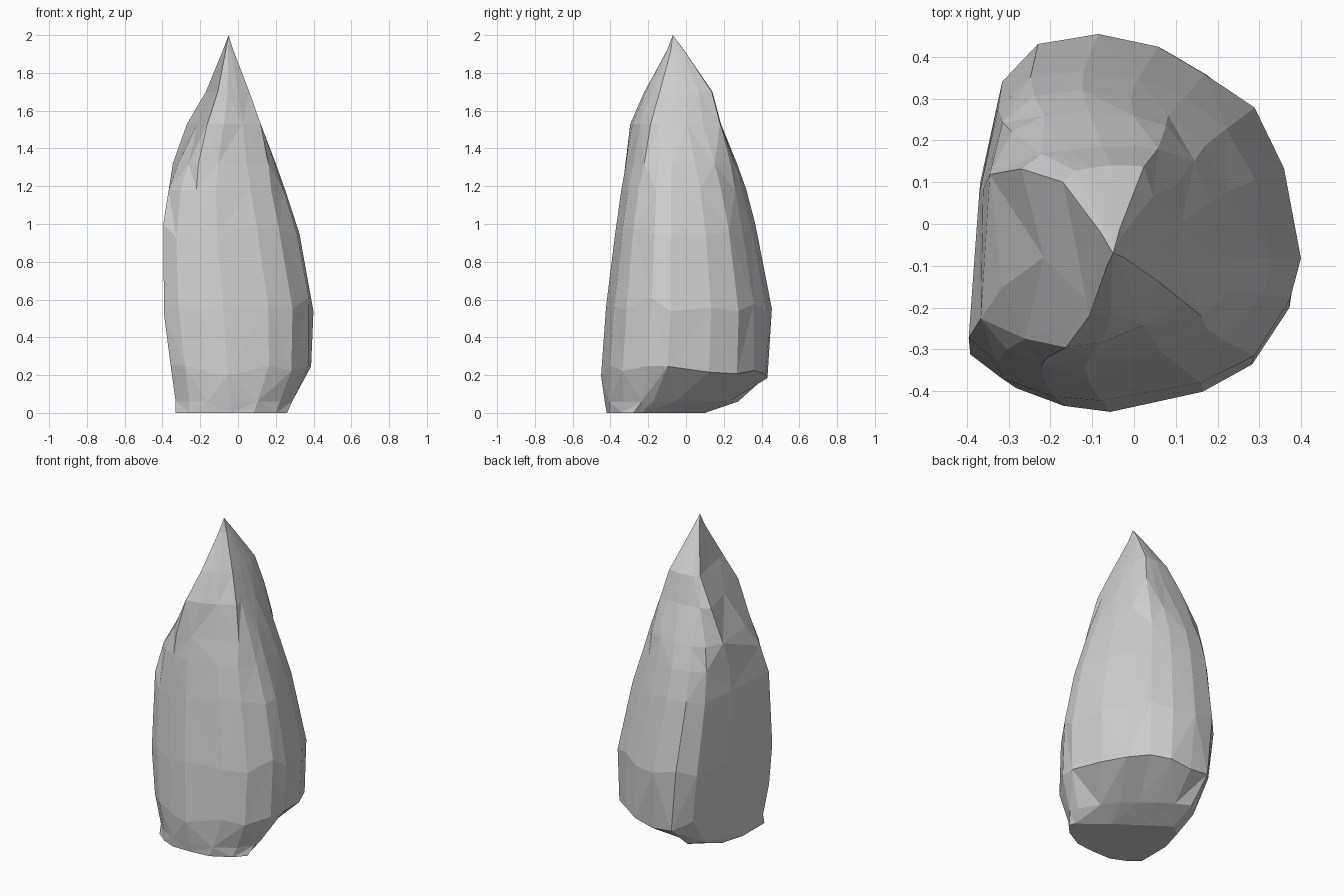
import bpy
import bmesh
import random
from mathutils import Vector

random.seed(4)

default_cube = bpy.data.objects.get("Cube")
if default_cube:
    bpy.data.objects.remove(default_cube, do_unlink=True)

# Single stone colour
stone = bpy.data.materials.new("stone_grey")
stone.use_nodes = True
grey = (0.62, 0.62, 0.62, 1)
stone.diffuse_color = grey
stone.node_tree.nodes["Principled BSDF"].inputs["Base Color"].default_value = grey

# Normalised outlines, counter-clockwise from the front right corner
base_outline = [
    (-1, -.62), (-.75, -.85), (-.45, -1), (0, -1),
    (.4, -.95), (.8, -.7), (1, -.45), (.95, -.3),
    (.65, -.05), (.4, .2), (.15, .4), (-.1, .6),
    (-.35, .8), (-.6, 1), (-.85, .8), (-1, .2),
]
body_outline = [
    (-1, -.74), (-.8, -.88), (-.5, -.97), (-.2, -1),
    (.4, -.9), (.72, -.75), (.96, -.45), (1, -.22),
    (.9, .27), (.72, .6), (.43, .79), (.14, .93),
    (-.22, 1), (-.58, .96), (-.8, .74), (-.93, .2),
]
# The peak has a flat cut on the right between two ridges
peak_outline = [
    (-.72, -.1), (-.52, -.78), (-.45, -1), (0, -.95),
    (.5, -.78), (1, -.55), (1, -.35), (1, -.1),
    (.97, .25), (.88, .6), (.68, .98), (.4, 1),
    (0, 1), (-.4, .97), (-.75, .93), (-1, .78),
]

# Each level: height, x limits, y limits
levels = [
    (0, -.33, .26, -.42, .1),
    (.06, -.33, .29, -.43, .28),
    (.2, -.35, .385, -.45, .45),
    (.55, -.395, .4, -.425, .455),
    (.95, -.4, .325, -.375, .38),
    (1.18, -.38, .25, -.345, .32),
    (1.32, -.355, .2, -.325, .27),
    (1.53, -.27, .12, -.295, .185),
    (1.7, -.17, .06, -.22, .14),
    (1.92, -.08, -.025, -.1, -.01),
]
tip = Vector((-.05, -.07, 2))


def blend_outline(height):
    """Pass from the base outline to the body and then to the peak."""
    if height < .2:
        pair, share = (base_outline, body_outline), height / .2
    else:
        pair = body_outline, peak_outline
        share = max(0, min(1, (height - 1.12) / .4))
    return [Vector(a).lerp(Vector(b), share) for a, b in zip(*pair)]


def level_frame(level):
    """Return the centre and half widths of one level."""
    height, x_min, x_max, y_min, y_max = level
    centre = Vector(((x_min + x_max) / 2, (y_min + y_max) / 2, height))
    return centre, Vector(((x_max - x_min) / 2, (y_max - y_min) / 2, 0))


def ring_points(index):
    """Fit the blended outline into the limits of one level."""
    height = levels[index][0]
    centre, half = level_frame(levels[index])
    # Uneven heights break up the chipped bands
    wobble = .06 if 1 < index < 5 else 0
    points = []
    for shape in blend_outline(height):
        lift = random.uniform(-wobble / 2, wobble)
        # Slide along the taper so a shifted point stays on the surface
        other = levels[index + 1 if lift > 0 else max(index - 1, 0)]
        other_centre, other_half = level_frame(other)
        share = lift / (other[0] - height) if lift else 0
        centre_here = centre.lerp(other_centre, share)
        half_here = half.lerp(other_half, share)
        points.append(centre_here + Vector((shape.x * half_here.x, shape.y * half_here.y, 0)))
    return points


# Chipped body, lofted level by level up to the pointed tip
bm = bmesh.new()
rings = [[bm.verts.new(p) for p in ring_points(i)] for i in range(len(levels))]
count = len(body_outline)
for row, (lower, upper) in enumerate(zip(rings, rings[1:])):
    for i in range(count):
        j = (i + 1) % count
        a, b, c, d = lower[i], lower[j], upper[j], upper[i]
        # Alternate the diagonals for irregular facets
        if (row + i) % 2:
            triangles = ((a, b, c), (a, c, d))
        else:
            triangles = ((a, b, d), (b, c, d))
        for triangle in triangles:
            bm.faces.new(triangle)

peak = bm.verts.new(tip)
for i in range(count):
    bm.faces.new((rings[-1][i], rings[-1][(i + 1) % count], peak))
bm.faces.new(list(reversed(rings[0])))
bmesh.ops.recalc_face_normals(bm, faces=bm.faces[:])

mesh = bpy.data.meshes.new("stone_point")
bm.to_mesh(mesh)
bm.free()
mesh.materials.append(stone)
stone_point = bpy.data.objects.new("stone_point", mesh)
bpy.context.collection.objects.link(stone_point)
